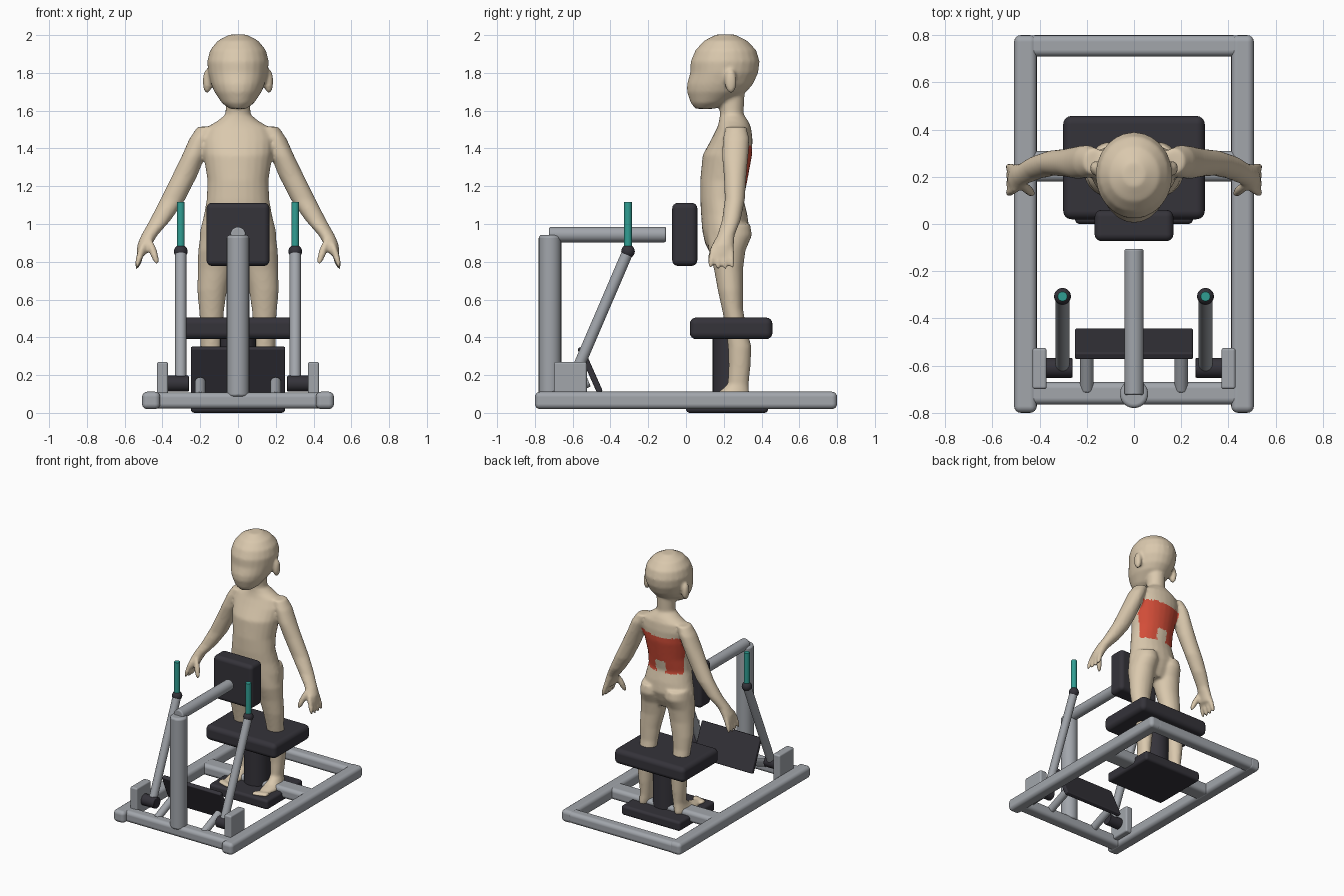
import bpy, bmesh, math
from mathutils import Vector, Matrix

cube = bpy.data.objects.get("Cube")
if cube:
    bpy.data.objects.remove(cube, do_unlink=True)


def material(name, color):
    mat = bpy.data.materials.new(name)
    mat.use_nodes = True
    mat.diffuse_color = (*color, 1)
    bsdf = next(n for n in mat.node_tree.nodes if n.type == 'BSDF_PRINCIPLED')
    bsdf.inputs["Base Color"].default_value = (*color, 1)
    return mat


STEEL = material("steel grey", (.36, .38, .41))
PAD = material("charcoal padding", (.035, .033, .042))
GRIP = material("teal grip", (.03, .34, .29))
SKIN = material("skin beige", (.70, .58, .42))
RED = material("highlight red", (.65, .075, .04))


def add_object(name, bm, mat):
    mesh = bpy.data.meshes.new(name)
    bmesh.ops.recalc_face_normals(bm, faces=bm.faces)
    bm.to_mesh(mesh)
    bm.free()
    mesh.materials.append(mat)
    obj = bpy.data.objects.new(name, mesh)
    bpy.context.collection.objects.link(obj)
    return obj


def round_edges(obj, width):
    obj.data.polygons.foreach_set("use_smooth", [True] * len(obj.data.polygons))
    mod = obj.modifiers.new("rounding", 'BEVEL')
    mod.width, mod.segments = width, 4
    mod.limit_method = 'ANGLE'
    mod.angle_limit = math.radians(40)
    mod.harden_normals = True


def box(name, x, y, z, mat, bevel):
    """Rounded box given by its (low, high) range on each axis."""
    bm = bmesh.new()
    bmesh.ops.create_cube(bm, size=1)
    for v in bm.verts:
        v.co = [lo + (hi - lo) * (c + .5) for c, (lo, hi) in zip(v.co, (x, y, z))]
    obj = add_object(name, bm, mat)
    round_edges(obj, bevel)
    return obj


def along(a, b):
    """Matrix placing local z on the line from a to b."""
    a, b = Vector(a), Vector(b)
    turn = (b - a).to_track_quat('Z', 'Y').to_matrix().to_4x4()
    return Matrix.Translation((a + b) / 2) @ turn


def tube(name, a, b, radius, mat, bevel=.006):
    bm = bmesh.new()
    length = (Vector(b) - Vector(a)).length
    bmesh.ops.create_cone(bm, cap_ends=True, segments=24, radius1=radius,
                          radius2=radius, depth=length, matrix=along(a, b))
    round_edges(add_object(name, bm, mat), bevel)


def ball(bm, matrix, size):
    bmesh.ops.create_uvsphere(bm, u_segments=20, v_segments=12, radius=1,
                              matrix=matrix @ Matrix.Diagonal((*size, 1)))


def loft(bm, slices, side=1):
    """Skin horizontal slices: height, centre x, half width, front y, back y."""
    rings = []
    for z, cx, half, y0, y1 in slices:
        ring = []
        for i in range(24):
            t = math.tau * i / 24
            ring.append(bm.verts.new((side * (cx + half * math.cos(t)),
                                      (y0 + y1) / 2 + (y1 - y0) / 2 * math.sin(t), z)))
        rings.append(ring)
    for low, high in zip(rings, rings[1:]):
        for i in range(24):
            j = (i + 1) % 24
            bm.faces.new((low[i], low[j], high[j], high[i]))
    bm.faces.new(rings[0])
    bm.faces.new(rings[-1])


# Base frame
for label, lo, hi in (("rear", .71, .8), ("middle", .18, .31), ("front", -.765, -.67)):
    box(label + "_crossbar", (-.45, .45), (lo, hi), (.022, .108), STEEL, .028)
for side, label in ((1, "left"), (-1, "right")):
    def span(lo, hi):
        return sorted((side * lo, side * hi))

    box(label + "_rail", span(.412, .508), (-.8, .8), (.02, .112), STEEL, .028)
    box(label + "_bracket", span(.37, .43), (-.70, -.525), (.06, .27), STEEL, .012)

    # Swinging lever with pivot, joint and grip
    x = side * .303
    pivot, joint = (x, -.61, .15), (x, -.307, .855)
    tube(label + "_pivot", (side * .26, -.61, .155), (side * .4, -.61, .155), .042, PAD)
    tube(label + "_lever", pivot, joint, .03, STEEL)
    bm = bmesh.new()
    ball(bm, Matrix.Translation(joint), (.036,) * 3)
    knob = add_object(label + "_joint", bm, PAD)
    knob.data.polygons.foreach_set("use_smooth", [True] * len(knob.data.polygons))
    tube(label + "_grip", (x, -.307, .88), (x, -.307, 1.117), .021, GRIP, .003)

    # Strut holding the tilted plate
    tube(label + "_strut", (side * .2, -.705, .085), (side * .2, -.515, .165), .028, STEEL)

# Tilted plate
plate = box("tilted_plate", (-.25, .25), (-.016, .016), (-.13, .13), PAD, .008)
plate.location = (0, -.508, .228)
plate.rotation_euler.x = math.radians(24)

# Post, arm and chest pad
tube("front_post", (0, -.72, .085), (0, -.72, .942), .06, STEEL, .018)
tube("pad_arm", (0, -.725, .944), (0, -.105, .944), .041, STEEL, .01)
box("chest_pad", (-.167, .167), (-.073, .06), (.778, 1.112), PAD, .03)

# Seat, column and foot board
box("seat", (-.3, .3), (.02, .458), (.39, .505), PAD, .035)
tube("seat_column", (0, .235, .05), (0, .235, .42), .095, PAD)
box("foot_board", (-.25, .25), (0, .435), (0, .075), PAD, .02)

# Standing figure
head = [(1.61, 0, .045, .05, .15), (1.64, 0, .085, .025, .22), (1.7, 0, .126, .005, .32),
        (1.74, 0, .142, .005, .355), (1.8, 0, .158, .022, .382), (1.86, 0, .163, .024, .39),
        (1.92, 0, .148, .05, .372), (1.97, 0, .108, .095, .325), (2.003, 0, .045, .16, .26)]
torso = [(1.68, 0, .066, .17, .31), (1.58, 0, .066, .18, .305), (1.545, 0, .11, .175, .33),
         (1.51, 0, .17, .165, .345), (1.45, 0, .19, .135, .352), (1.365, 0, .182, .088, .35),
         (1.23, 0, .162, .075, .325), (1.13, 0, .166, .075, .305), (1.05, 0, .18, .08, .325),
         (.97, 0, .2, .085, .335), (.9, 0, .205, .1, .31), (.84, 0, .19, .13, .28)]
arm = [(1.515, .165, .05, .21, .32), (1.45, .2, .058, .195, .335), (1.36, .236, .062, .19, .33),
       (1.26, .28, .067, .2, .32), (1.13, .345, .066, .205, .312), (1.02, .412, .056, .19, .29),
       (.94, .47, .043, .165, .258), (.89, .495, .038, .14, .255), (.84, .51, .028, .13, .25)]
leg = [(1, .1, .09, .11, .34), (.94, .103, .096, .11, .35), (.86, .113, .098, .12, .315),
       (.76, .122, .091, .148, .302), (.65, .137, .079, .168, .302), (.55, .14, .067, .19, .302),
       (.45, .14, .059, .21, .32), (.35, .14, .059, .222, .347), (.25, .14, .051, .225, .342),
       (.15, .14, .042, .22, .332), (.11, .145, .046, .17, .335), (.085, .15, .055, .06, .338),
       (.06, .15, .052, .055, .33)]

bm = bmesh.new()
loft(bm, head)
loft(bm, torso)
for side in (1, -1):
    loft(bm, arm, side)
    loft(bm, leg, side)
    # Ear
    ball(bm, Matrix.Translation((side * .163, .237, 1.755)), (.024, .032, .066))
    # Fingers and thumb
    for i in range(4):
        root = (side * .503, .147 + .03 * i, .89)
        tip = (side * .535, .13 + .038 * i, .765 + .006 * (i - 1.5) ** 2)
        ball(bm, along(root, tip), (.018, .018, .075))
    ball(bm, along((side * .47, .165, .92), (side * .428, .125, .79)), (.021, .021, .078))
    # Toes
    for i in range(5):
        ball(bm, Matrix.Translation((side * (.11 + .021 * i), .045 + .007 * i, .08)),
             (.014, .03, .016))
source = add_object("figure_source", bm, SKIN)
remesh = source.modifiers.new("blend", 'REMESH')
remesh.mode = 'VOXEL'
remesh.voxel_size = .01
smooth = source.modifiers.new("soften", 'SMOOTH')
smooth.factor, smooth.iterations = .5, 7
bpy.context.view_layer.update()
graph = bpy.context.evaluated_depsgraph_get()
mesh = bpy.data.meshes.new_from_object(source.evaluated_get(graph))
bpy.data.objects.remove(source, do_unlink=True)
figure = bpy.data.objects.new("standing_figure", mesh)
bpy.context.collection.objects.link(figure)
mesh.materials.clear()
mesh.materials.append(SKIN)
mesh.materials.append(RED)

# Highlighted back area, notched at the bottom centre
for face in mesh.polygons:
    x, y, z = face.center
    floor = 1.21 if abs(x) < .04 else 1.12
    face.material_index = int(y > .24 and floor < z < 1.41 and abs(x) < .168)
    face.use_smooth = True
